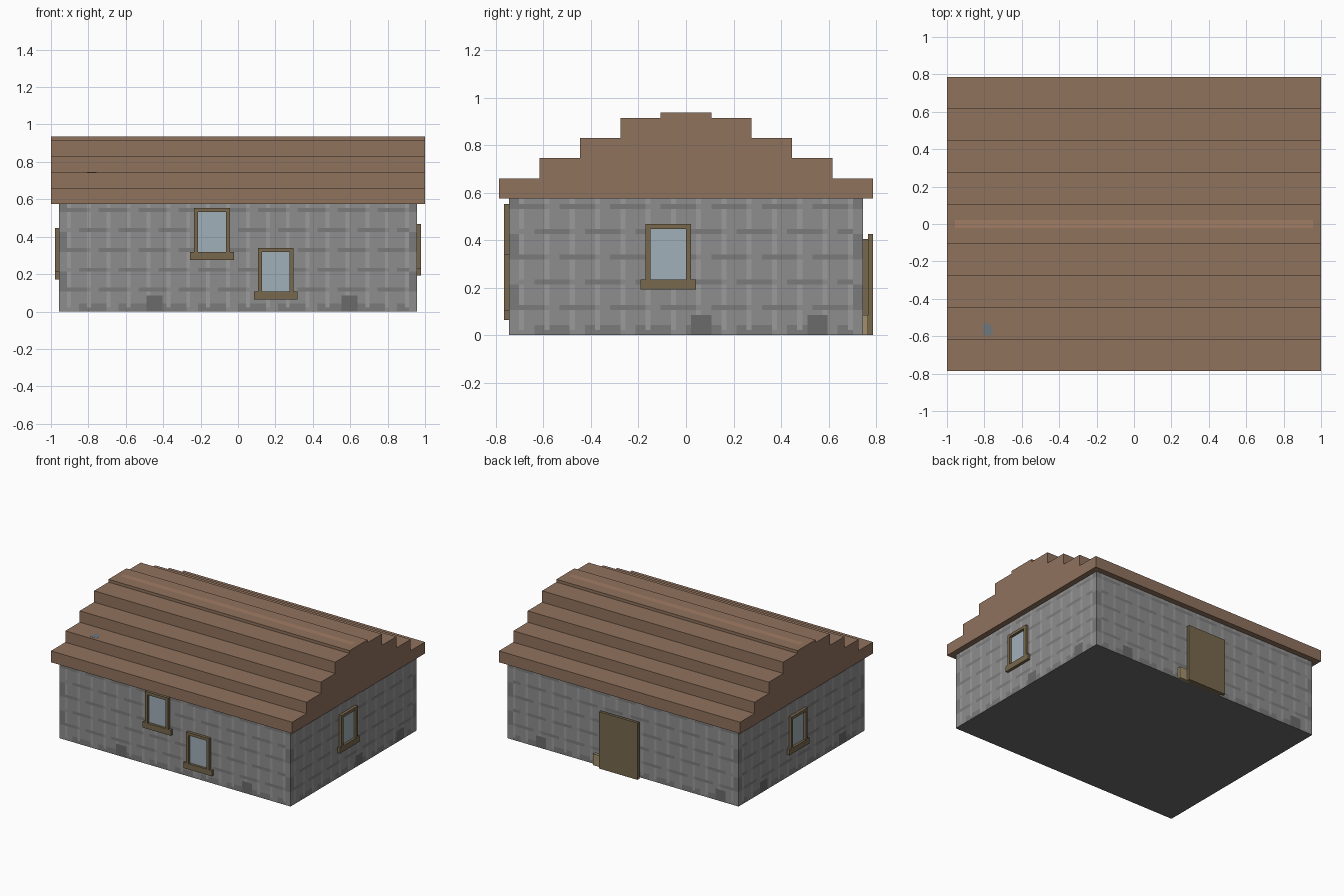
import bpy, bmesh

if "Cube" in bpy.data.objects:
    bpy.data.objects.remove(bpy.data.objects["Cube"])

U = 2 / 94                      # one block of the model's grid
HX, HY, HZ = 45, 35, 27         # wall half-length, half-depth and height in blocks


def mat(name, rgb):
    m = bpy.data.materials.new(name)
    m.diffuse_color = (*[(c / 255) ** 2.2 for c in rgb], 1)
    m.use_nodes = True
    m.node_tree.nodes["Principled BSDF"].inputs["Base Color"].default_value = m.diffuse_color
    return m


STONE = mat("stone", (140, 140, 140))
MORTAR = mat("dark_stone", (122, 122, 122))
JOINT = mat("light_stone", (154, 154, 154))
PATCH = mat("foot_stone", (106, 106, 106))
ROOF = mat("roof_brown", (143, 114, 94))
RIDGE = mat("ridge_brown", (160, 124, 100))
WOOD = mat("wood", (119, 104, 78))
PALE = mat("pale_wood", (160, 143, 108))
GLASS = mat("glass", (160, 174, 183))
SLATE = mat("slate", (112, 118, 122))


def finish(bm, name, mats):
    bmesh.ops.remove_doubles(bm, verts=bm.verts, dist=1e-5)
    bmesh.ops.recalc_face_normals(bm, faces=bm.faces)
    me = bpy.data.meshes.new(name)
    bm.to_mesh(me)
    bm.free()
    for m in mats:
        me.materials.append(m)
    ob = bpy.data.objects.new(name, me)
    bpy.context.collection.objects.link(ob)
    return ob


def on_wall(side, u, z, d=0):
    """Block position u along a wall, z up, d out of it -> world position."""
    x, y = {"front": (u, -HY - d), "back": (u, HY + d),
            "right": (HX + d, u), "left": (-HX - d, u)}[side]
    return (x * U, y * U, z * U)


def wall_boxes(name, side, boxes, material):
    """Boxes given as (u0, u1, z0, z1, d0, d1) on one wall."""
    bm = bmesh.new()
    for u0, u1, z0, z1, d0, d1 in boxes:
        lo, hi = on_wall(side, u0, z0, d0), on_wall(side, u1, z1, d1)
        vs = bmesh.ops.create_cube(bm, size=1)["verts"]
        for v in vs:
            v.co = [(a + b) / 2 + c * abs(b - a) for a, b, c in zip(lo, hi, v.co)]
    return finish(bm, name, [material])


# Stone walls: one closed shell, coloured block by block
FOOT = {"front": (-23, 26), "right": (1, 24), "back": (-40, 30), "left": (19, -25)}


def stone(side, u, k, half):
    if k < 4 and any(f <= u < f + 4 for f in FOOT[side]):
        return 3
    if u < -half + 2 or u >= half - 2:          # corner quoins
        return (k // 5) % 2
    shift = 5 * (k // 5 % 2)
    if k % 5 and (u + shift) % 10 == 2:         # upright joints
        return 2
    if (k % 5 == 0 or k == 1) and (u + shift) % 10 < 7:
        return 1
    return 2 if k % 5 and (u + shift) % 10 == 7 else 0


bm = bmesh.new()
for side, half in (("front", HX), ("back", HX), ("right", HY), ("left", HY)):
    for u in range(-half, half):
        for k in range(HZ):
            f = bm.faces.new([bm.verts.new(on_wall(side, a, b)) for a, b in
                              ((u, k), (u + 1, k), (u + 1, k + 1), (u, k + 1))])
            f.material_index = stone(side, u, k, half)
bmesh.ops.remove_doubles(bm, verts=bm.verts, dist=1e-5)
rims = [e for e in bm.edges if e.is_boundary]
for f in bmesh.ops.holes_fill(bm, edges=rims, sides=0)["faces"]:
    f.material_index = 3
finish(bm, "stone_walls", [STONE, MORTAR, JOINT, PATCH])

# Stepped roof: half profile mirrored, lofted along x, with a paler ridge strip
half = [(37, 27), (37, 31), (29, 31), (29, 35), (21, 35), (21, 39),
        (13, 39), (13, 43), (5, 43), (5, 44), (1, 44)]
profile = half + [(-y, z) for y, z in reversed(half)]
n = len(profile)
bm = bmesh.new()
rings = [[bm.verts.new((x * U, y * U, z * U)) for y, z in profile]
         for x in (-47, -45, 45, 47)]
for s, (a, b) in enumerate(zip(rings, rings[1:])):
    for i in range(n):
        j = (i + 1) % n
        f = bm.faces.new((a[i], a[j], b[j], b[i]))
        f.material_index = int(s == 1 and i == len(half) - 1)
bm.faces.new(rings[0])
bm.faces.new(rings[-1])
finish(bm, "stepped_roof", [ROOF, RIDGE])

# Small slate patch lying on the roof
bm = bmesh.new()
pts = [(-38, -28), (-35.5, -28), (-35.5, -26), (-36.5, -25), (-38, -25)]
base = bm.faces.new([bm.verts.new((x * U, y * U, 35 * U)) for x, y in pts])
top = bmesh.ops.extrude_face_region(bm, geom=[base])["geom"]
bmesh.ops.translate(bm, vec=(0, 0, 0.001),
                    verts=[g for g in top if isinstance(g, bmesh.types.BMVert)])
finish(bm, "roof_patch", [SLATE])

# Windows: frame, sill and pane; (u, z) is the lower left corner of the frame
for name, side, u, z in (("front_high", "front", -11, 15), ("front_low", "front", 5, 5),
                         ("right", "right", -8, 11), ("left", "left", -2, 10)):
    wall_boxes(name + "_window_frame", side,
               [(u, u + 1, z, z + 11, 0, 1), (u + 8, u + 9, z, z + 11, 0, 1),
                (u + 1, u + 8, z + 10, z + 11, 0, 1)], WOOD)
    wall_boxes(name + "_window_sill", side, [(u - 1, u + 10, z - 2, z, 0, 1)], WOOD)
    wall_boxes(name + "_window_pane", side, [(u + 1, u + 8, z, z + 10, 0, 0.15)], GLASS)

# Back door with its backing frame and a low block beside it
wall_boxes("door_panel", "back", [(-7, 8, 0, 20, 1, 2)], WOOD)
wall_boxes("door_backing", "back", [(-6, 7, 0, 19, 0, 1)], WOOD)
wall_boxes("door_side_block", "back", [(7, 11, 0, 4, 0, 1)], PALE)
